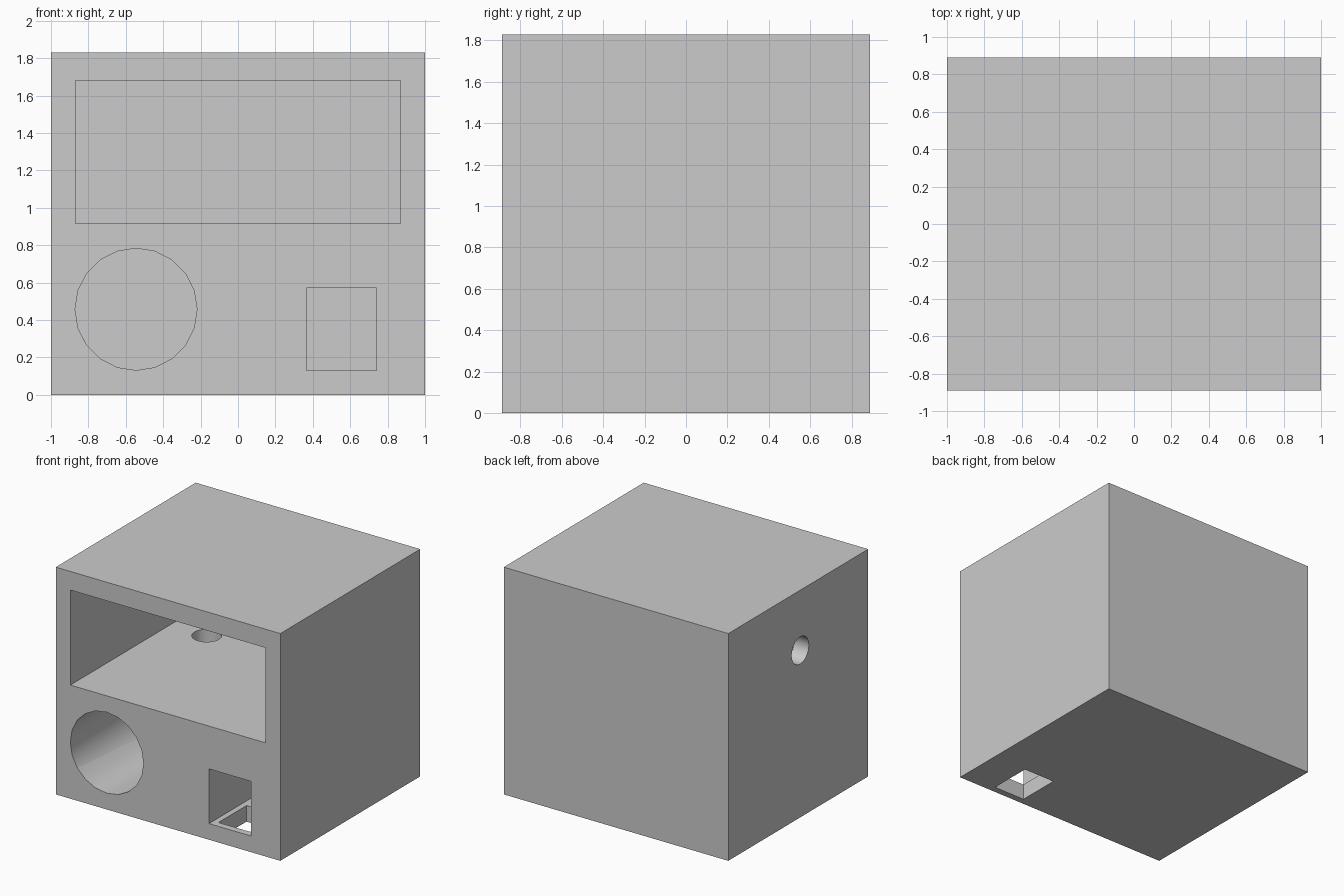
import bpy
from math import pi

if "Cube" in bpy.data.objects:
    bpy.data.objects.remove(bpy.data.objects["Cube"], do_unlink=True)

FRONT, BACK = -0.89, 0.89
POCKET_END = 0.76      # inner face of the back wall
OVER = 0.1             # how far cutters stick out

grey = bpy.data.materials.new("plain_grey")
grey.use_nodes = True
grey.diffuse_color = (0.6, 0.6, 0.6, 1)
grey.node_tree.nodes["Principled BSDF"].inputs["Base Color"].default_value = (0.6, 0.6, 0.6, 1)


def box(name, x, y, z):
    """Box given by its (min, max) range on each axis."""
    ranges = (x, y, z)
    bpy.ops.mesh.primitive_cube_add(size=1, location=[(a + b) / 2 for a, b in ranges])
    obj = bpy.context.object
    obj.name = name
    obj.scale = [b - a for a, b in ranges]
    bpy.ops.object.transform_apply(location=True, rotation=True, scale=True)
    return obj


def rod(name, radius, length, centre, rotation=(0, 0, 0)):
    """Twenty-sided cylinder used as a drill."""
    bpy.ops.mesh.primitive_cylinder_add(vertices=20, radius=radius, depth=length,
                                        location=centre, rotation=rotation)
    obj = bpy.context.object
    obj.name = name
    bpy.ops.object.transform_apply(location=True, rotation=True, scale=True)
    return obj


# Solid housing
housing = box("housing", (-1, 1), (FRONT, BACK), (0, 1.83))
housing.data.materials.append(grey)

# Pockets open to the front, then the holes joining them to each other and outside
depth = (FRONT - OVER, POCKET_END)
cutters = [
    box("upper_pocket", (-0.87, 0.87), depth, (0.915, 1.68)),
    rod("round_pocket", 0.326, depth[1] - depth[0],
        (-0.545, sum(depth) / 2, 0.457), (pi / 2, 0, 0)),
    box("square_pocket", (0.365, 0.74), depth, (0.13, 0.57)),
    box("bottom_opening", (0.41, 0.695), (-0.835, -0.477), (-OVER, 0.3)),
    rod("floor_hole", 0.11, 0.5, (-0.545, 0.38, 0.85)),
    rod("side_hole", 0.11, 0.5, (-1, -0.025, 1.345), (0, pi / 2, 0)),
]

for cutter in cutters:
    cutter.hide_render = True
    cutter.data.materials.append(grey)
    bpy.context.view_layer.objects.active = housing
    cut = housing.modifiers.new(cutter.name, "BOOLEAN")
    cut.operation = "DIFFERENCE"
    cut.solver = "EXACT"
    cut.object = cutter
    bpy.ops.object.modifier_apply(modifier=cut.name)
    bpy.data.objects.remove(cutter, do_unlink=True)

# Smooth bores, sharp corners
bpy.ops.object.select_all(action="DESELECT")
housing.select_set(True)
bpy.context.view_layer.objects.active = housing
bpy.ops.object.shade_smooth_by_angle(angle=pi / 6)
